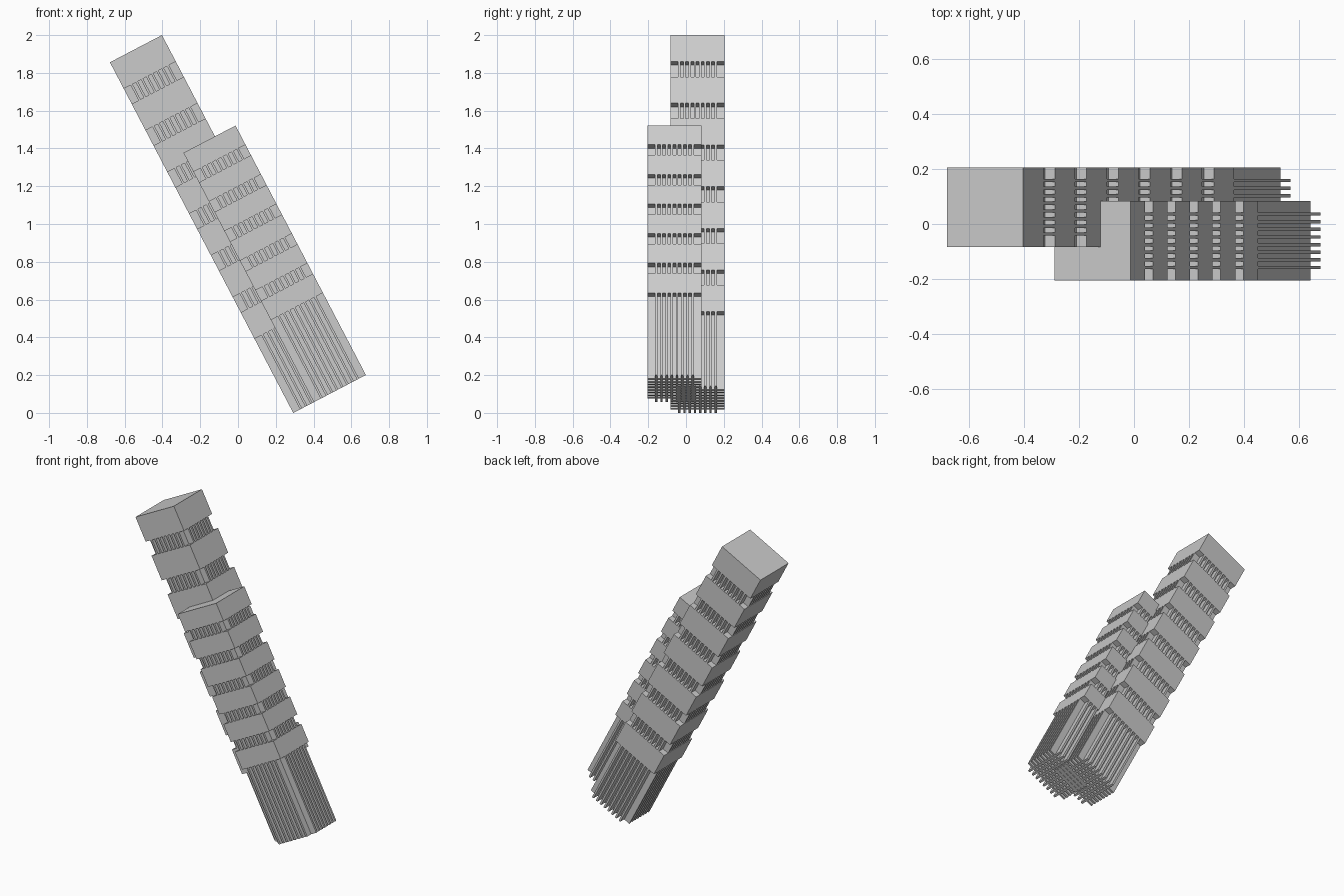
import bpy, bmesh
from math import radians
from mathutils import Matrix

if "Cube" in bpy.data.objects:
    bpy.data.objects.remove(bpy.data.objects["Cube"])

LEAN = Matrix.Rotation(radians(-27.6), 4, 'Y')   # whole building leans toward -x
BASE = -0.136                                     # foot of the towers along the leaning axis
W, D = 0.311, 0.288                               # tower footprint
INSET, FIN = 0.041, 0.012                         # corner recess, fin thickness


def add_box(bm, x0, x1, y0, y1, z0, z1):
    m = Matrix.Translation(((x0 + x1) / 2, (y0 + y1) / 2, (z0 + z1) / 2))
    m = m @ Matrix.Diagonal((x1 - x0, y1 - y0, z1 - z0, 1))
    bmesh.ops.create_cube(bm, size=1, matrix=LEAN @ m)


def finish(name, bm):
    me = bpy.data.meshes.new(name)
    bm.to_mesh(me)
    bm.free()
    bpy.context.collection.objects.link(bpy.data.objects.new(name, me))


def tower(name, x0, y0, top, block, pitch, count, n=8):
    # stacked solid storeys
    bm = bmesh.new()
    for i in range(count):
        z1 = top - i * pitch
        add_box(bm, x0, x0 + W, y0, y0 + D, z1 - block, z1)
    finish(name + "_storeys", bm)
    # crossing full-height fins, seen in the gaps and at the foot
    bm = bmesh.new()
    z1 = top - block / 2
    for i in range(n):
        f = i / (n - 1)
        x = x0 + INSET + f * (W - 2 * INSET - FIN)
        y = y0 + INSET + f * (D - 2 * INSET - FIN)
        add_box(bm, x, x + FIN, y0, y0 + D, BASE, z1)
        add_box(bm, x0, x0 + W, y, y + FIN, BASE, z1)
    finish(name + "_fins", bm)


tower("tall_tower", 0.259, -0.083, 1.959, 0.158, 0.249, 7)
tower("short_tower", 0.382, -0.205, 1.354, 0.114, 0.177, 6)
